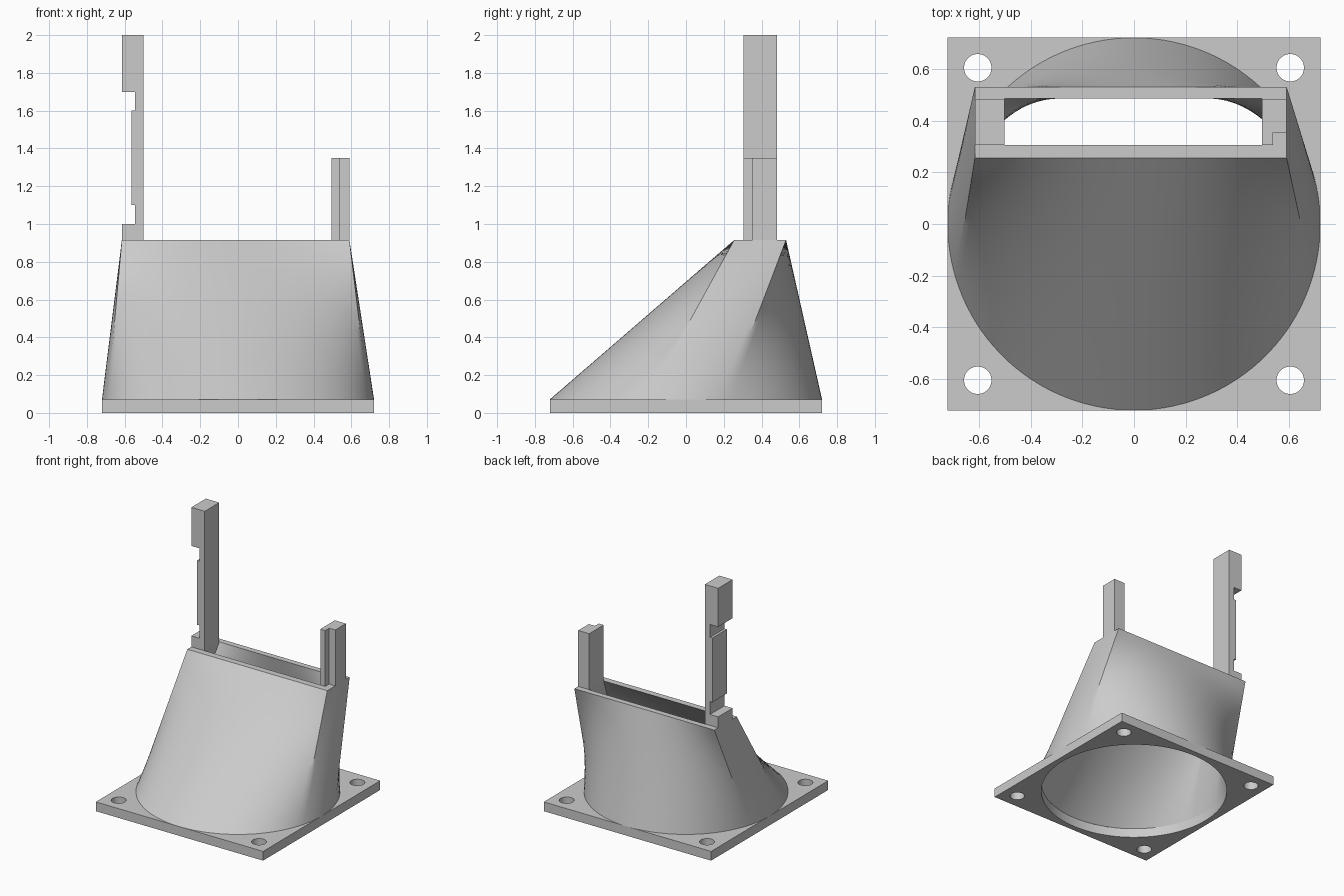
import bpy
import bmesh
import math
from mathutils import Vector

cube = bpy.data.objects.get("Cube")
if cube:
    bpy.data.objects.remove(cube, do_unlink=True)

grey = bpy.data.materials.new("light grey plastic")
grey.use_nodes = True
colour = (0.6, 0.6, 0.6, 1)
grey.diffuse_color = colour
grey.node_tree.nodes["Principled BSDF"].inputs["Base Color"].default_value = colour

PLATE, RIM = 0.072, 0.915      # heights of the plate top and the duct mouth
HALF, BORE = 0.72, 0.675       # plate half width and inlet radius
LONG, SHORT, LEVELS = 48, 14, 14


def add_object(name, bm):
    mesh = bpy.data.meshes.new(name)
    bm.to_mesh(mesh)
    bm.free()
    obj = bpy.data.objects.new(name, mesh)
    bpy.context.collection.objects.link(obj)
    mesh.materials.append(grey)
    return obj


def select_only(obj):
    bpy.ops.object.select_all(action='DESELECT')
    obj.select_set(True)
    bpy.context.view_layer.objects.active = obj


def prism(name, outline, direction):
    """Extrude a closed outline into a solid."""
    bm = bmesh.new()
    face = bm.faces.new([bm.verts.new(p) for p in outline])
    out = bmesh.ops.extrude_face_region(bm, geom=[face])
    moved = [v for v in out["geom"] if isinstance(v, bmesh.types.BMVert)]
    bmesh.ops.translate(bm, verts=moved, vec=direction)
    bmesh.ops.recalc_face_normals(bm, faces=bm.faces)
    return add_object(name, bm)


def drill(target, x, y, radius, segments):
    """Cut a vertical round hole."""
    bm = bmesh.new()
    bmesh.ops.create_cone(bm, cap_ends=True, segments=segments, radius1=radius,
                          radius2=radius, depth=1)
    bmesh.ops.translate(bm, verts=bm.verts, vec=(x, y, 0))
    cutter = add_object("hole_cutter", bm)
    cutter.hide_render = True
    mod = target.modifiers.new("hole", 'BOOLEAN')
    mod.operation, mod.solver, mod.object = 'DIFFERENCE', 'EXACT', cutter
    select_only(target)
    bpy.ops.object.modifier_apply(modifier=mod.name)
    bpy.data.objects.remove(cutter, do_unlink=True)


def loft(x0, x1, y0, y1, radius):
    """Ruled rings from a circle up to a rectangle, matched by perimeter."""
    corners = [Vector((x, y, RIM)) for x, y in ((x1, y0), (x1, y1), (x0, y1), (x0, y0))]
    perimeter = 2 * (x1 - x0 + y1 - y0)
    walked = -(y1 - y0) / 2
    pairs = []
    for k, count in enumerate((SHORT, LONG, SHORT, LONG)):
        a, b = corners[k], corners[(k + 1) % 4]
        side = (b - a).length
        for i in range(count):
            angle = math.tau * (walked + side * i / count) / perimeter
            low = Vector((radius * math.cos(angle), radius * math.sin(angle), PLATE))
            pairs.append((low, a.lerp(b, i / count)))
        walked += side
    return [[low.lerp(top, s / LEVELS) for low, top in pairs] for s in range(LEVELS + 1)]


# Square mounting plate with the inlet and four screw holes
plate = prism("mounting_plate",
              [(-HALF, -HALF, 0), (HALF, -HALF, 0), (HALF, HALF, 0), (-HALF, HALF, 0)],
              (0, 0, PLATE))
drill(plate, 0, 0, BORE, 2 * (LONG + SHORT))
for sx in (-1, 1):
    for sy in (-1, 1):
        drill(plate, sx * 0.604, sy * 0.604, 0.053, 40)

# Hollow duct: outer skin up, across the rim, inner skin down
rings = loft(-0.615, 0.59, 0.255, 0.53, HALF)
rings += reversed(loft(-0.5, 0.495, 0.305, 0.485, BORE))
bm = bmesh.new()
loops = [[bm.verts.new(p) for p in ring] for ring in rings]
for lower, upper in zip(loops, loops[1:]):
    for i in range(len(lower)):
        j = (i + 1) % len(lower)
        bm.faces.new((lower[i], lower[j], upper[j], upper[i]))
duct = add_object("duct", bm)

for obj in (plate, duct):
    select_only(obj)
    bpy.ops.object.shade_smooth_by_angle(angle=math.radians(30))

# Tall post, notched on its outer side
y0, y1 = 0.305, 0.483
steps = [(-0.615, RIM, 1.0), (-0.545, 1.0, 1.1), (-0.565, 1.1, 1.6),
         (-0.545, 1.6, 1.7), (-0.615, 1.7, 2.0)]
outline = [(-0.5, y0, 2.0), (-0.5, y0, RIM)]
for x, bottom, top in steps:
    outline += [(x, y0, bottom), (x, y0, top)]
prism("tall_post", outline, (0, y1 - y0, 0))

# Short post with its outer front corner cut away
prism("short_post",
      [(0.495, y0, RIM), (0.537, y0, RIM), (0.537, 0.353, RIM),
       (0.59, 0.353, RIM), (0.59, y1, RIM), (0.495, y1, RIM)],
      (0, 0, 1.35 - RIM))
